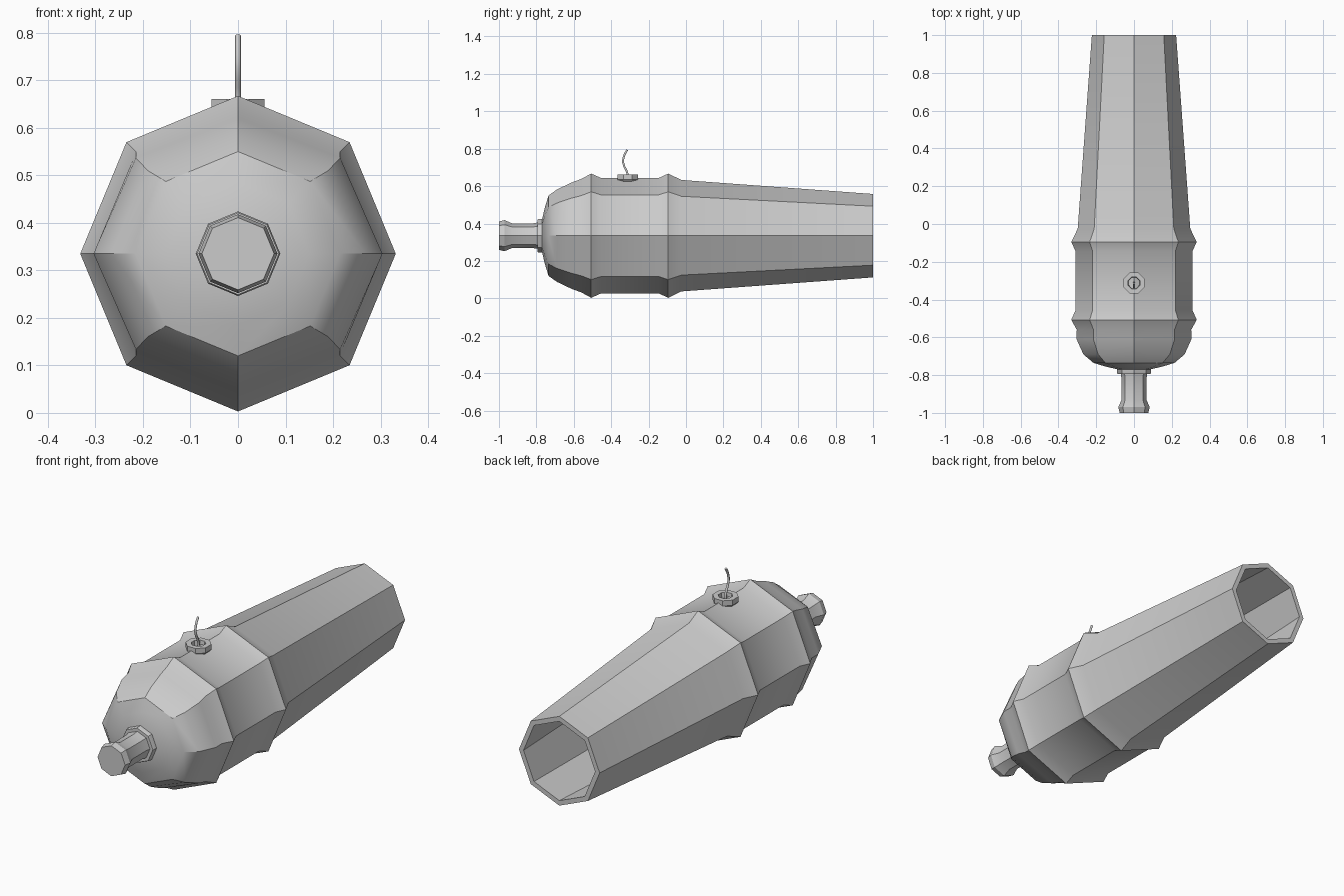
import bpy, bmesh, math
from mathutils import Vector, Matrix

if "Cube" in bpy.data.objects:
    bpy.data.objects.remove(bpy.data.objects["Cube"])

AXIS_Z = 0.335


def lathe(name, profile, matrix, sides=8, phase=0.0, closed=False, angle=30):
    """Spin (position, radius_x, radius_y) rings around local z."""
    bm = bmesh.new()
    rings = []
    for p in profile:
        h, rx, ry = p if len(p) == 3 else (p[0], p[1], p[1])
        rings.append([bm.verts.new(matrix @ Vector((
            rx * math.cos(phase + i * math.tau / sides),
            ry * math.sin(phase + i * math.tau / sides), h))) for i in range(sides)])
    pairs = list(zip(rings, rings[1:]))
    if closed:
        pairs.append((rings[-1], rings[0]))
    for a, b in pairs:
        for i in range(sides):
            j = (i + 1) % sides
            bm.faces.new((a[i], a[j], b[j], b[i]))
    if not closed:
        bm.faces.new(rings[0])
        bm.faces.new(rings[-1])
    bmesh.ops.recalc_face_normals(bm, faces=bm.faces)
    mesh = bpy.data.meshes.new(name)
    bm.to_mesh(mesh)
    bm.free()
    ob = bpy.data.objects.new(name, mesh)
    bpy.context.collection.objects.link(ob)
    bpy.ops.object.select_all(action='DESELECT')
    ob.select_set(True)
    bpy.context.view_layer.objects.active = ob
    bpy.ops.object.shade_smooth_by_angle(angle=math.radians(angle))
    return ob


# Local z runs along world +y
along_y = Matrix.Translation((0, 0, AXIS_Z)) @ Matrix.Rotation(math.radians(-90), 4, 'X')

# Barrel: rounded breech, two raised bands, tapered chase, hollow bore
lathe("cannon_barrel", [
    (-0.77, 0.085), (-0.755, 0.15), (-0.735, 0.215), (-0.69, 0.268, 0.247),
    (-0.61, 0.304, 0.285), (-0.56, 0.303),
    (-0.507, 0.332), (-0.455, 0.309), (-0.145, 0.309), (-0.095, 0.332),
    (-0.025, 0.298), (1.0, 0.223),
    (1.0, 0.198), (-0.05, 0.25)], along_y)

# Knob at the breech: collar, neck and flared end
lathe("breech_collar", [(-0.795, 0.086), (-0.79, 0.089), (-0.76, 0.089)], along_y)
lathe("breech_knob", [
    (-1.0, 0.076), (-0.97, 0.083), (-0.93, 0.066), (-0.82, 0.066), (-0.78, 0.072)], along_y)

# Touch-hole ring on top of the barrel
at_vent = Matrix.Translation((0, -0.312, 0))
lathe("vent_ring", [
    (0.612, 0.038), (0.635, 0.06), (0.661, 0.06), (0.661, 0.034), (0.612, 0.028)],
    at_vent, phase=math.pi / 8, closed=True)

# Curved fuse
curve = bpy.data.curves.new("fuse", 'CURVE')
curve.dimensions = '3D'
curve.bevel_depth = 0.006
curve.bevel_resolution = 1
curve.resolution_u = 3
path = [(-0.312, 0.62), (-0.312, 0.665), (-0.336, 0.725), (-0.33, 0.765), (-0.314, 0.794)]
spline = curve.splines.new('BEZIER')
spline.bezier_points.add(len(path) - 1)
for bp, (y, z) in zip(spline.bezier_points, path):
    bp.co = (0, y, z)
    bp.handle_left_type = bp.handle_right_type = 'AUTO'
curve.use_fill_caps = True
bpy.context.collection.objects.link(bpy.data.objects.new("fuse", curve))
